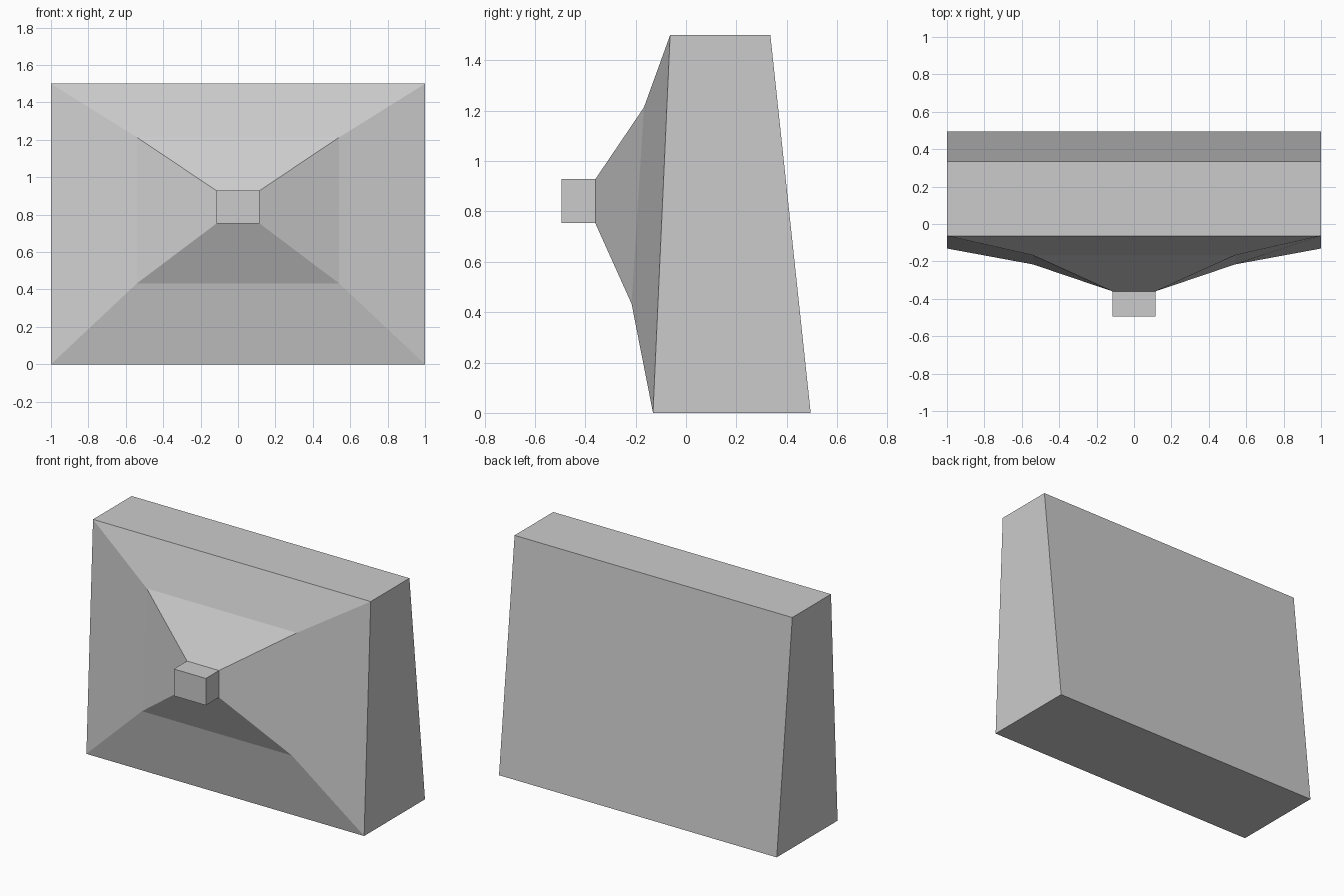
import bpy
import bmesh

cube = bpy.data.objects.get("Cube")
if cube:
    bpy.data.objects.remove(cube, do_unlink=True)

grey = bpy.data.materials.new("plain_grey")
grey.use_nodes = True
colour = (0.6, 0.6, 0.6, 1)
grey.diffuse_color = colour
grey.node_tree.nodes["Principled BSDF"].inputs["Base Color"].default_value = colour


def ring(half_width, low, high):
    """Rectangle across x; low and high are (y, z) of its bottom and top edges."""
    return [(-half_width, *low), (half_width, *low),
            (half_width, *high), (-half_width, *high)]


def loft(name, rings):
    """Closed flat-faced solid through a series of rectangles, front to back."""
    bm = bmesh.new()
    loops = [[bm.verts.new(p) for p in r] for r in rings]
    for a, b in zip(loops, loops[1:]):
        for i in range(4):
            j = (i + 1) % 4
            bm.faces.new((a[i], a[j], b[j], b[i]))
    bm.faces.new(loops[0])
    bm.faces.new(loops[-1])
    bmesh.ops.recalc_face_normals(bm, faces=bm.faces)
    mesh = bpy.data.meshes.new(name)
    bm.to_mesh(mesh)
    bm.free()
    mesh.materials.append(grey)
    obj = bpy.data.objects.new(name, mesh)
    bpy.context.collection.objects.link(obj)
    return obj


# Shared outlines
nose_base = ring(0.115, (-0.36, 0.753), (-0.36, 0.928))
flare_middle = ring(0.54, (-0.216, 0.433), (-0.167, 1.213))
body_front = ring(1, (-0.131, 0), (-0.063, 1.5))
body_back = ring(1, (0.495, 0), (0.335, 1.5))

# Tapered slab with a flared front
loft("body", [nose_base, flare_middle, body_front, body_back])

# Small block at the tip of the flare
loft("nose_block", [ring(0.115, (-0.495, 0.753), (-0.495, 0.928)), nose_base])
